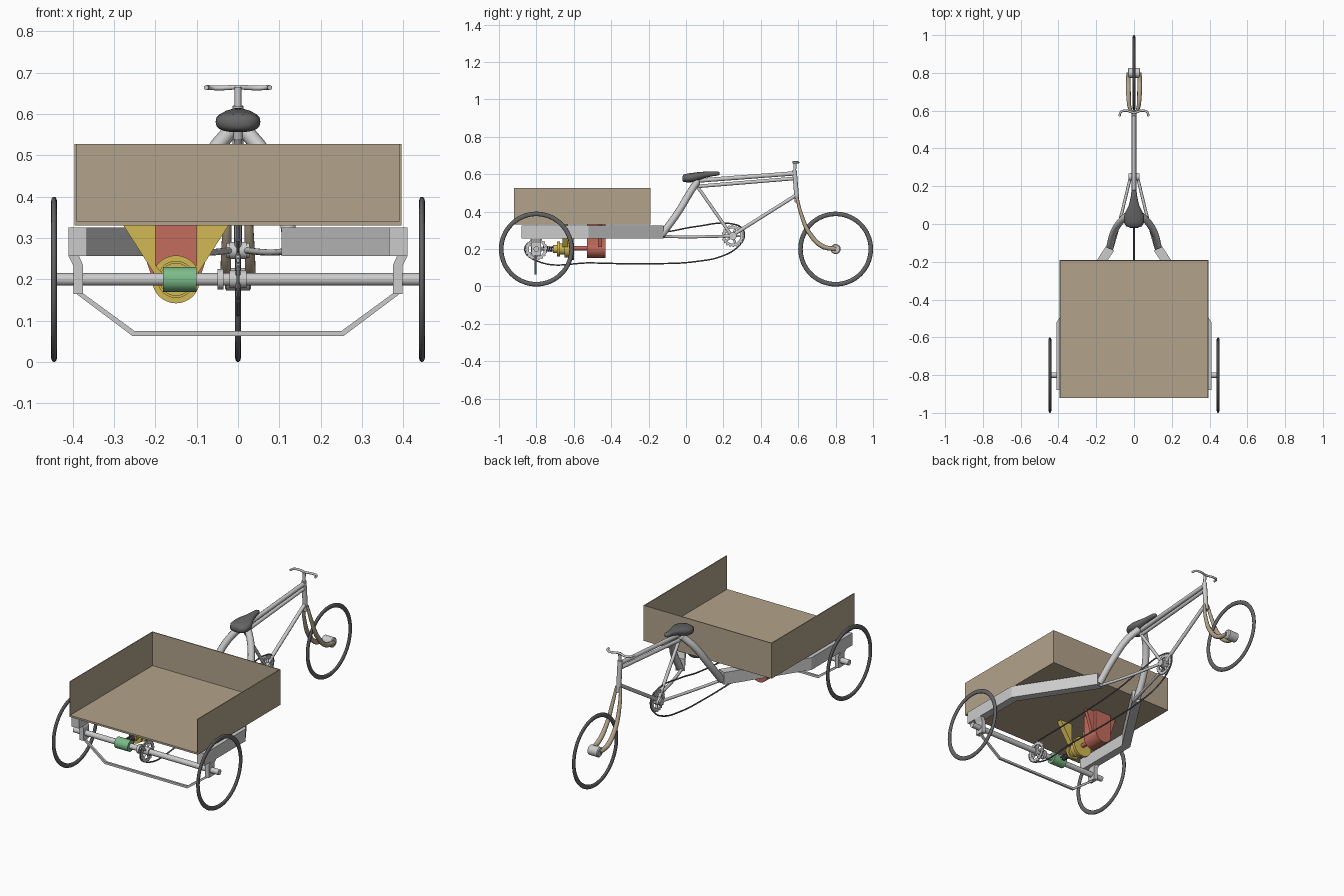
import bpy, bmesh, math
from mathutils import Vector

if "Cube" in bpy.data.objects:
    bpy.data.objects.remove(bpy.data.objects["Cube"])


def mat(name, *c):
    m = bpy.data.materials.new(name)
    m.diffuse_color = (*c, 1)
    m.use_nodes = True
    m.node_tree.nodes["Principled BSDF"].inputs["Base Color"].default_value = m.diffuse_color
    return m


DARK = mat("rubber", .13, .13, .13)
WOOD = mat("wood", .45, .37, .26)
RED = mat("red_paint", .55, .15, .11)
YEL = mat("yellow_paint", .65, .48, .09)
GRN = mat("green_paint", .2, .5, .25)


def mesh(name, verts, faces, m=None, smooth=False):
    me = bpy.data.meshes.new(name)
    me.from_pydata(verts, [], faces)
    bm = bmesh.new()
    bm.from_mesh(me)
    bmesh.ops.recalc_face_normals(bm, faces=bm.faces)
    bm.to_mesh(me)
    bm.free()
    ob = bpy.data.objects.new(name, me)
    bpy.context.collection.objects.link(ob)
    if m:
        me.materials.append(m)
    if smooth:
        me.shade_smooth()
    return ob


def box(name, x0, x1, y0, y1, z0, z1, m=None):
    return prism(name, [(x0, z0), (x1, z0), (x1, z1), (x0, z1)], y0, y1, "y", m)


def prism(name, pts, a, b, axis, m=None):
    """Extrude a 2D outline along the given axis from a to b."""
    put = {"x": lambda p, d: (d, p[0], p[1]), "y": lambda p, d: (p[0], d, p[1]),
           "z": lambda p, d: (p[0], p[1], d)}[axis]
    n = len(pts)
    v = [put(p, d) for d in (a, b) for p in pts]
    f = [tuple(range(n)), tuple(range(n, 2 * n))]
    f += [(i, (i + 1) % n, (i + 1) % n + n, i + n) for i in range(n)]
    return mesh(name, v, f, m)


def tube(name, pts, r, m=None, curved=False, radii=None):
    cu = bpy.data.curves.new(name, "CURVE")
    cu.dimensions = "3D"
    cu.bevel_depth, cu.bevel_resolution, cu.use_fill_caps = r, 3, True
    s = cu.splines.new("BEZIER" if curved else "POLY")
    items = s.bezier_points if curved else s.points
    items.add(len(pts) - 1)
    for i, (q, p) in enumerate(zip(items, pts)):
        q.co = p if curved else (*p, 1)
        q.radius = radii[i] if radii else 1
        if curved:
            q.handle_left_type = q.handle_right_type = "AUTO"
    s.use_smooth = True
    if m:
        cu.materials.append(m)
    ob = bpy.data.objects.new(name, cu)
    bpy.context.collection.objects.link(ob)
    return ob


def lathe(name, prof, centre, axis, m=None, n=32):
    """Spin (position, radius) pairs round a line along x or y."""
    v, f = [], []
    for t, r in prof:
        for k in range(n):
            a = 2 * math.pi * k / n
            c, s = r * math.cos(a), r * math.sin(a)
            v.append((t, centre[0] + c, centre[1] + s) if axis == "x" else (centre[0] + c, t, centre[1] + s))
    for i in range(len(prof) - 1):
        f += [(i * n + k, i * n + (k + 1) % n, (i + 1) * n + (k + 1) % n, (i + 1) * n + k) for k in range(n)]
    f += [tuple(range(n)), tuple(range(len(v) - n, len(v)))]
    ob = mesh(name, v, f, m)
    bpy.context.view_layer.objects.active = ob
    ob.select_set(True)
    bpy.ops.object.shade_smooth_by_angle(angle=math.radians(35))
    ob.select_set(False)
    return ob


def wheel(name, x, y):
    bpy.ops.mesh.primitive_torus_add(location=(x, y, .2), rotation=(0, math.pi / 2, 0), major_radius=.188,
                                     minor_radius=.012, major_segments=64, minor_segments=14)
    ob = bpy.context.object
    ob.name = name
    ob.scale.z = .6
    ob.data.materials.append(DARK)
    bpy.ops.object.shade_smooth()
    ob.select_set(False)


def sprocket(name, y, z, r, teeth):
    n = teeth * 4
    v, f = [], []
    for x in (-.004, .004):
        for k in range(n):
            a = 2 * math.pi * k / n
            ro = r if k % 4 < 2 else r * .9
            for q in (ro, r * .68):
                v.append((x, y + q * math.cos(a), z + q * math.sin(a)))
    for k in range(n):
        a, b, o = 2 * k, 2 * ((k + 1) % n), 2 * n
        f += [(a, b, b + 1, a + 1), (a + o, b + o, b + 1 + o, a + 1 + o),
              (a, b, b + o, a + o), (a + 1, b + 1, b + 1 + o, a + 1 + o)]
    mesh(name, v, f)
    for i in range(5):
        a = 2 * math.pi * i / 5
        tube(f"{name}_arm_{i}", [(0, y, z), (0, y + r * .72 * math.cos(a), z + r * .72 * math.sin(a))], .006)
    lathe(name + "_hub", [(-.02, r * .35), (.02, r * .35)], (y, z), "x")


# Wheels and axles
wheel("rear_wheel_left", -.445, -.8)
wheel("rear_wheel_right", .445, -.8)
wheel("front_wheel", 0, .8)
lathe("rear_axle", [(-.447, .015), (.447, .015)], (-.8, .2), "x")
lathe("front_hub", [(-.032, .022), (-.028, .027), (.028, .027), (.032, .022)], (.8, .2), "x")
lathe("axle_collar", [(-.05, .025), (-.035, .025)], (-.8, .2), "x")

# Cargo bed, open at the front end
box("bed_floor", -.395, .395, -.92, -.19, .33, .34, WOOD)
box("bed_back_wall", -.395, .395, -.195, -.19, .34, .527, WOOD)
for s, side in ((-1, "left"), (1, "right")):
    box("bed_wall_" + side, *sorted((s * .395, s * .39)), -.92, -.195, .34, .527, WOOD)
    # Chassis rails and axle hangers
    prism("chassis_rail_" + side, [(s * x, y) for x, y in ((.41, -.88), (.41, -.52), (.15, -.12), (.105, -.14),
                                                           (.365, -.535), (.365, -.88))], .257, .325, "z")
    prism("axle_hanger_" + side, [(s * x, z) for x, z in ((.375, .165), (.398, .165), (.398, .232), (.41, .257),
                                                          (.385, .257), (.375, .235))], -.825, -.775, "y")
    # Seat stays and chain stays
    tube("seat_stay_" + side, [(s * .13, -.13, .275), (s * .105, -.04, .4), (s * .065, .02, .5), (s * .018, .06, .56)],
         .019, curved=True)
    tube("chain_stay_" + side, [(s * .12, -.14, .268), (s * .08, .0, .265), (s * .018, .25, .27)], .008, curved=True)
    # Front fork blades
    tube("fork_blade_" + side, [(s * .012, .592, .48), (s * .022, .615, .39), (s * .028, .66, .285), (s * .03, .73, .215),
                                (s * .03, .8, .2)], .011, WOOD, True, [.7, .9, 1.1, 1.2, 1])

# Truss bar under the axle
outer = [(-.398, .17), (-.255, .063), (.255, .063), (.398, .17)]
inner = [(.38, .17), (.25, .075), (-.25, .075), (-.38, .17)]
prism("truss_bar", outer + inner, -.81, -.798, "y")

# Bicycle frame tubes
tube("seat_tube", [(0, .05, .55), (0, .245, .27)], .009)
tube("top_tube", [(0, .05, .565), (0, .585, .605)], .012)
tube("lower_top_tube", [(0, .06, .535), (0, .585, .578)], .010)
tube("down_tube", [(0, .25, .275), (0, .592, .49)], .010)
tube("head_tube", [(0, .58, .62), (0, .594, .45)], .013)
tube("handlebar_stem", [(0, .581, .6), (0, .583, .665)], .008)
tube("handlebar", [(-.077, .57, .664), (-.07, .592, .664), (-.045, .6, .663), (0, .59, .665), (.045, .6, .663),
                   (.07, .592, .664), (.077, .57, .664)], .006, curved=True)
tube("seat_post", [(0, .05, .54), (0, .04, .58)], .012)
lathe("bottom_bracket", [(-.028, .018), (.028, .018)], (.25, .27), "x")

# Saddle lofted from rounded sections: y, half width, centre z, half height
secs = [(-.02, .02, .578, .01), (-.012, .042, .579, .02), (.01, .054, .58, .024), (.04, .054, .583, .025),
        (.07, .042, .59, .022), (.1, .027, .597, .017), (.14, .018, .602, .013), (.17, .014, .604, .011), (.18, .007, .604, .006)]
N = 20
sv, sf = [], []
for y, w, z, h in secs:
    for k in range(N):
        c, s = math.cos(2 * math.pi * k / N), math.sin(2 * math.pi * k / N)
        sv.append((w * math.copysign(abs(c) ** .8, c), y, z + h * math.copysign(abs(s) ** .8, s)))
for i in range(len(secs) - 1):
    sf += [(i * N + k, i * N + (k + 1) % N, (i + 1) * N + (k + 1) % N, (i + 1) * N + k) for k in range(N)]
sf += [tuple(range(N)), tuple(range(len(sv) - N, len(sv)))]
mesh("saddle", sv, sf, DARK, True)

# Chain drive
sprocket("rear_sprocket", -.8, .2, .06, 18)
sprocket("chainwheel", .25, .27, .06, 20)
tube("chain", [(0, -.8, .262), (0, -.4, .27), (0, -.1, .293), (0, .05, .32), (0, .25, .334), (0, .3, .31), (0, .312, .27),
               (0, .28, .215), (0, .2, .165), (0, .05, .133), (0, -.15, .122), (0, -.5, .126), (0, -.8, .138),
               (0, -.862, .2), (0, -.8, .262)], .004, DARK, True)

# Motor with hanging bracket
C = (-.15, .205)
lathe("motor", [(-.53, .052), (-.43, .052)], C, "y", RED)
lathe("motor_shaft", [(-.6, .012), (-.53, .012)], C, "y", RED)
prism("motor_bracket", [(-.25, .33), (-.05, .33), (-.09, .21), (-.21, .21)], -.47, -.45, "y", RED)
box("motor_mount", -.2, -.1, -.53, -.43, .21, .33, RED)

# Gearbox with split bracket, spring coupling and axle drive
lathe("gearbox", [(-.71, .022), (-.69, .022), (-.69, .04), (-.675, .04), (-.675, .03), (-.65, .03), (-.65, .045),
                  (-.615, .045), (-.615, .058), (-.6, .058)], (-.15, .2), "y", YEL)
for s, side in ((-1, "left"), (1, "right")):
    prism("gearbox_bracket_" + side, [(-.15 + s * x, z) for x, z in ((.05, .33), (.127, .33), (.05, .21), (.03, .21),
                                                                     (.05, .235))], -.66, -.63, "y", YEL)
lathe("drive_shaft", [(-.8, .007), (-.7, .007)], (-.15, .2), "y")
tube("coupling_spring", [(-.15 + .014 * math.cos(i * .6), -.765 + i * .0011, .2 + .014 * math.sin(i * .6))
                         for i in range(55)], .003, DARK)
lathe("axle_drive", [(-.182, .03), (-.1, .03)], (-.8, .2), "x", GRN)
